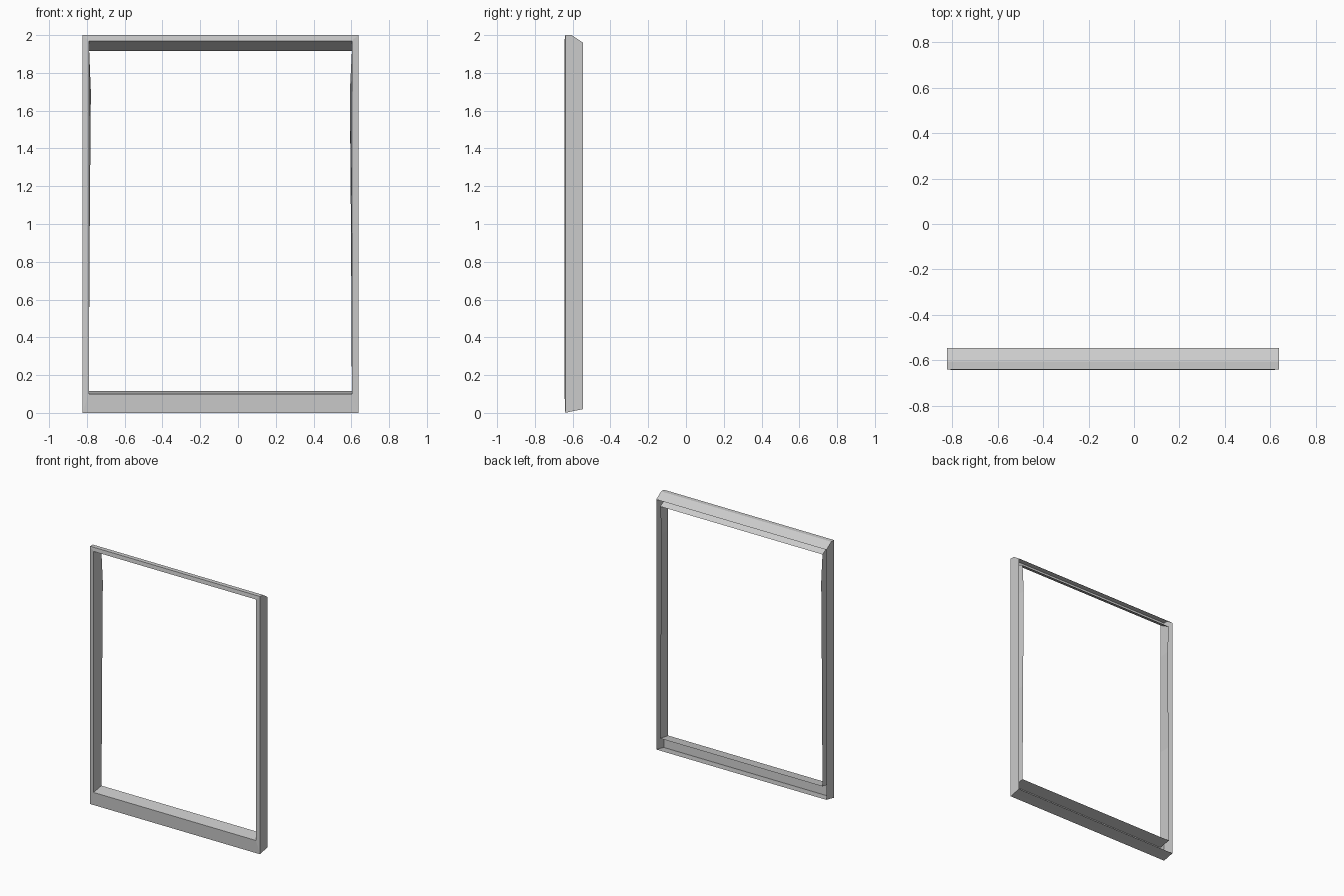
import bpy, bmesh

default = bpy.data.objects.get("Cube")
if default:
    bpy.data.objects.remove(default, do_unlink=True)

grey = bpy.data.materials.new("plain grey")
grey.use_nodes = True
colour = (0.6, 0.6, 0.6, 1)
grey.diffuse_color = colour
grey.node_tree.nodes["Principled BSDF"].inputs["Base Color"].default_value = colour

bm = bmesh.new()


def ring(y, left, right, bottom, top, bow=0.0):
    """Closed rectangular loop whose jambs may bow inward towards the top."""
    steps = [(bottom, 0), (0.9, 0.4), (1.7, 1), (top, 0)]
    points = [(right - bow * b, y, z) for z, b in steps]
    points += [(left + bow * b, y, z) for z, b in reversed(steps)]
    return [bm.verts.new(p) for p in points]


# open-backed shell: outer skin, front face, then inner lining
rings = [
    ring(-0.545, -0.823, 0.637, 0.02, 1.96),
    ring(-0.605, -0.823, 0.637, 0.008, 2.0),
    ring(-0.639, -0.823, 0.637, 0.0, 2.0),
    ring(-0.643, -0.79, 0.603, 0.1, 1.97),
    ring(-0.545, -0.79, 0.603, 0.115, 1.915, bow=0.011),
]
for a, b in zip(rings, rings[1:]):
    for i in range(len(a)):
        j = (i + 1) % len(a)
        bm.faces.new((a[i], a[j], b[j], b[i]))

mesh = bpy.data.meshes.new("window_frame")
bm.to_mesh(mesh)
bm.free()
mesh.materials.append(grey)
frame = bpy.data.objects.new("window_frame", mesh)
bpy.context.collection.objects.link(frame)
